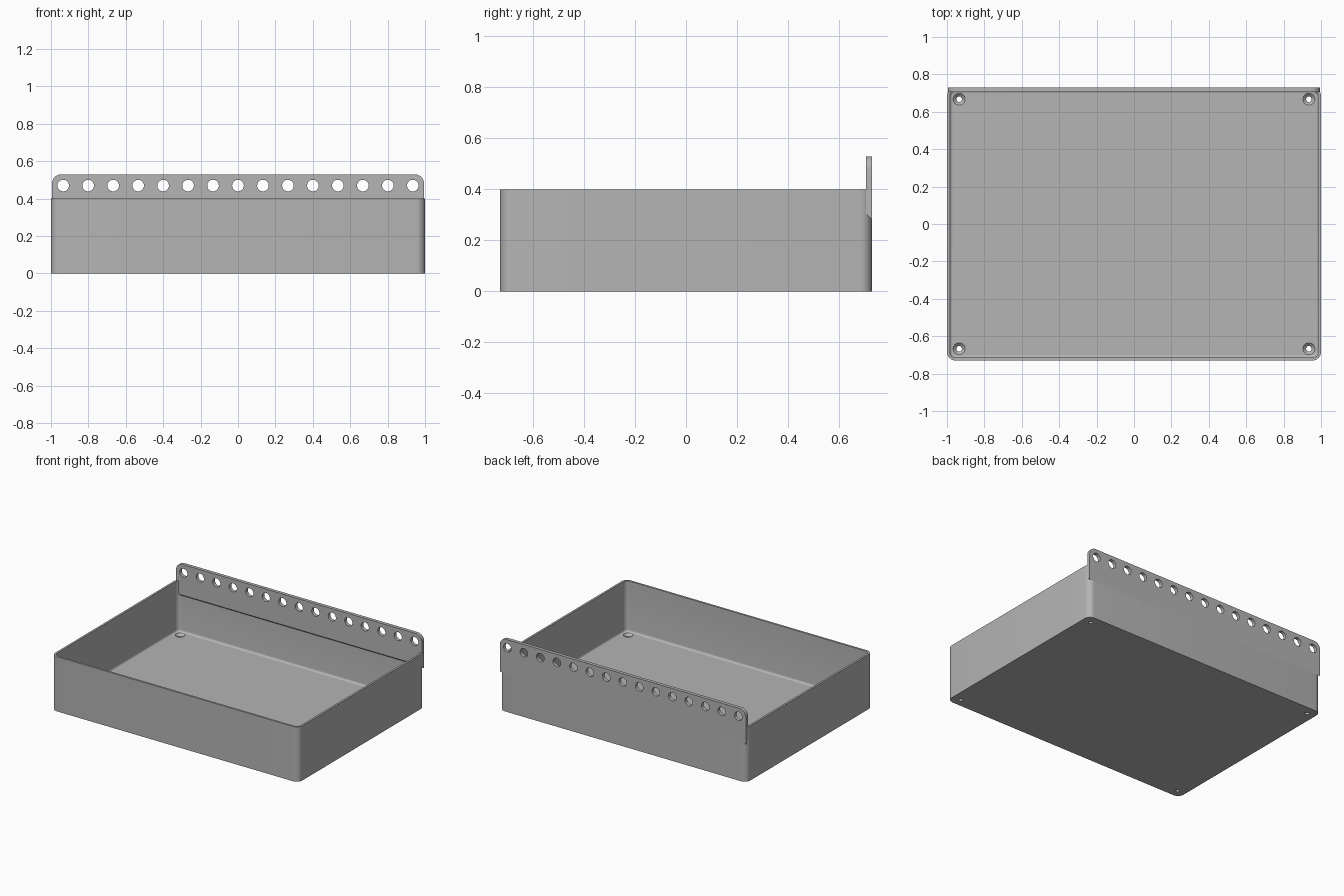
import bpy
import bmesh
import math

if "Cube" in bpy.data.objects:
    bpy.data.objects.remove(bpy.data.objects["Cube"], do_unlink=True)

HALF_X, HALF_Y, HEIGHT = 1.0, 0.73, 0.4
WALL, FLOOR, CORNER, FILLET = 0.015, 0.03, 0.045, 0.015

grey = bpy.data.materials.new("plain grey")
grey.use_nodes = True
colour = (0.46, 0.46, 0.46, 1)
grey.diffuse_color = colour
grey.node_tree.nodes["Principled BSDF"].inputs["Base Color"].default_value = colour


def make_object(name, bm):
    bmesh.ops.recalc_face_normals(bm, faces=bm.faces)
    mesh = bpy.data.meshes.new(name)
    bm.to_mesh(mesh)
    bm.free()
    mesh.materials.append(grey)
    obj = bpy.data.objects.new(name, mesh)
    bpy.context.collection.objects.link(obj)
    return obj


def loft(bm, rings):
    """Skin a stack of closed rings and cap both ends."""
    loops = [[bm.verts.new(p) for p in ring] for ring in rings]
    n = len(loops[0])
    for a, b in zip(loops, loops[1:]):
        for i in range(n):
            j = (i + 1) % n
            bm.faces.new((a[i], a[j], b[j], b[i]))
    bm.faces.new(loops[0][::-1])
    bm.faces.new(loops[-1])


def rounded_ring(inset, z, steps=8):
    r = max(CORNER - inset, 0.012)
    cx, cy = HALF_X - inset - r, HALF_Y - 0.0005 - inset - r
    ring = []
    for q, (sx, sy) in enumerate(((1, 1), (-1, 1), (-1, -1), (1, -1))):
        for k in range(steps + 1):
            a = math.pi / 2 * (q + k / steps)
            ring.append((sx * cx + r * math.cos(a), sy * cy + r * math.sin(a), z))
    return ring


def circle(x, y, z, r, n=32):
    return [(x + r * math.cos(2 * math.pi * k / n),
             y + r * math.sin(2 * math.pi * k / n), z) for k in range(n)]


def cut_and_smooth(obj, cutter):
    cutter.hide_render = True
    mod = obj.modifiers.new("holes", "BOOLEAN")
    mod.operation = "DIFFERENCE"
    mod.solver = "EXACT"
    mod.object = cutter
    bpy.ops.object.select_all(action="DESELECT")
    obj.select_set(True)
    bpy.context.view_layer.objects.active = obj
    bpy.ops.object.modifier_apply(modifier=mod.name)
    bpy.data.objects.remove(cutter, do_unlink=True)
    bpy.ops.object.shade_smooth_by_angle(angle=math.radians(30))


# Open tray with rounded corners and a filleted floor
bm = bmesh.new()
rings = [rounded_ring(0, 0), rounded_ring(0, HEIGHT), rounded_ring(WALL, HEIGHT)]
for k in range(6):
    a = math.pi / 2 * k / 5
    rings.append(rounded_ring(WALL + FILLET * (1 - math.cos(a)),
                              FLOOR + FILLET * (1 - math.sin(a))))
loft(bm, rings)
tray = make_object("tray", bm)

# Countersunk screw holes in the floor corners
bm = bmesh.new()
for x in (-0.935, 0.935):
    for y in (-0.667, 0.667):
        loft(bm, [circle(x, y, z, r) for z, r in
                  ((-0.02, 0.015), (0.014, 0.015), (FLOOR, 0.032), (0.05, 0.032))])
cut_and_smooth(tray, make_object("screw_hole_cutter", bm))

# Hanging strip along the back, upper corners rounded, inner lower edge chamfered
W, TOP, LOW, R = 0.995, 0.53, 0.28, 0.05
BACK, DEPTH = HALF_Y, 0.025


def strip_ring(y, low):
    ring = [(-W, y, low), (W, y, low)]
    for cx, start in ((W - R, 0), (R - W, math.pi / 2)):
        for k in range(9):
            a = start + math.pi / 2 * k / 8
            ring.append((cx + R * math.cos(a), y, TOP - R + R * math.sin(a)))
    return ring


bm = bmesh.new()
loft(bm, [strip_ring(BACK - DEPTH, LOW + DEPTH), strip_ring(BACK, LOW)])
strip = make_object("hanging_strip", bm)

# Row of round holes through the strip
bm = bmesh.new()
for i in range(-7, 8):
    ring = circle(i * 0.1335, 0.47, 0, 0.031)
    loft(bm, [[(x, y, z) for x, z, _ in ring] for y in (BACK - 0.1, BACK + 0.1)])
cut_and_smooth(strip, make_object("strip_hole_cutter", bm))
